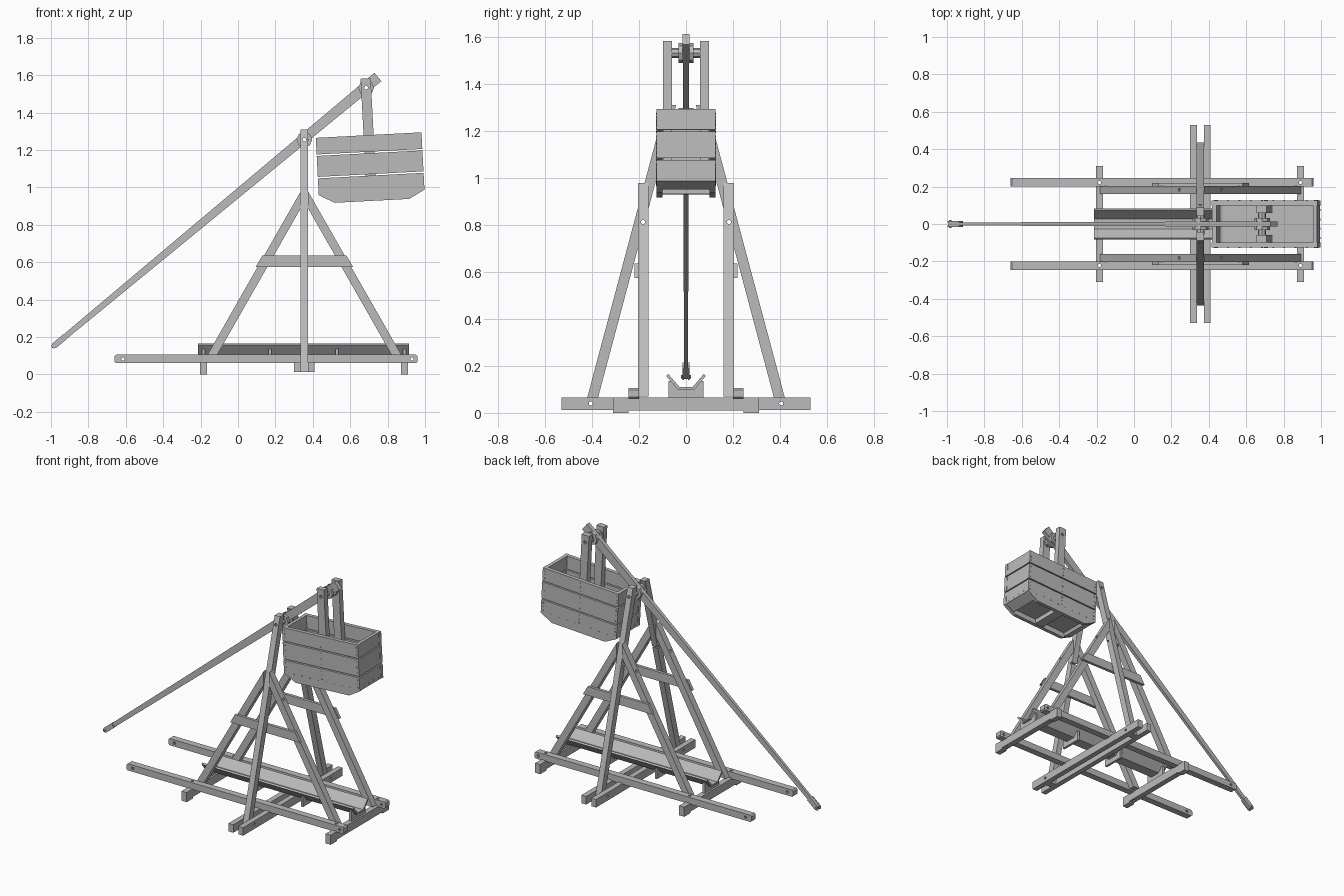
import bpy, bmesh, math
from mathutils import Vector, Matrix

if "Cube" in bpy.data.objects:
    bpy.data.objects.remove(bpy.data.objects["Cube"], do_unlink=True)

GREY = (0.5, 0.5, 0.5, 1)
wood = bpy.data.materials.new("grey_wood")
wood.use_nodes = True
wood.diffuse_color = GREY
wood.node_tree.nodes["Principled BSDF"].inputs["Base Color"].default_value = GREY


def finish(name, bm, matrix=None):
    bmesh.ops.recalc_face_normals(bm, faces=bm.faces)
    if matrix:
        bm.transform(matrix)
    mesh = bpy.data.meshes.new(name)
    bm.to_mesh(mesh)
    bm.free()
    mesh.materials.append(wood)
    obj = bpy.data.objects.new(name, mesh)
    bpy.context.collection.objects.link(obj)
    return obj


def prism(name, axis, pts, lo, hi, matrix=None):
    """Extrude a profile along x (points y,z) or along y (points x,z)."""
    bm = bmesh.new()

    def place(p, t):
        return (t, p[0], p[1]) if axis == "x" else (p[0], t, p[1])
    face = bm.faces.new([bm.verts.new(place(p, lo)) for p in pts])
    new = bmesh.ops.extrude_face_region(bm, geom=[face])["geom"]
    shift = Vector(place((0, 0), hi - lo))
    bmesh.ops.translate(bm, vec=shift, verts=[v for v in new if isinstance(v, bmesh.types.BMVert)])
    return finish(name, bm, matrix)


def box(name, x0, x1, y0, y1, z0, z1, matrix=None):
    return prism(name, "y", [(x0, z0), (x1, z0), (x1, z1), (x0, z1)], y0, y1, matrix)


def add_cylinder(bm, centre, axis, r, depth, sides=10):
    rot = Vector((0, 0, 1)).rotation_difference(Vector(axis)).to_matrix().to_4x4()
    bmesh.ops.create_cone(bm, cap_ends=True, segments=sides, radius1=r, radius2=r,
                          depth=depth, matrix=Matrix.Translation(centre) @ rot)


def drill(objs, axis, points, r=0.009):
    """Cut bored holes right through the given parts."""
    bm = bmesh.new()
    for p in points:
        add_cylinder(bm, p, axis, r, 3)
    cutter = finish("hole_cutter", bm)
    cutter.hide_render = True
    for obj in objs:
        mod = obj.modifiers.new("holes", "BOOLEAN")
        mod.operation = "DIFFERENCE"
        mod.solver = "EXACT"
        mod.object = cutter
        graph = bpy.context.evaluated_depsgraph_get()
        mesh = bpy.data.meshes.new_from_object(obj.evaluated_get(graph))
        obj.modifiers.clear()
        obj.data = mesh
    bpy.data.objects.remove(cutter, do_unlink=True)


X, Y, Z = (1, 0, 0), (0, 1, 0), (0, 0, 1)
MID = 0.355             # centre of the towers
HINGE = (0.685, 1.532)  # crate hanger pivot
AXLE_Z = 1.255

# Ground frame: end sleepers with feet, paired central sleepers
sleepers = []
for x in (-0.185, 0.89):
    sleepers.append(box("end_sleeper", x - 0.019, x + 0.019, -0.31, 0.31, 0.01, 0.065))
    for s in (-1, 1):
        a, b = sorted((s * 0.245, s * 0.31))
        box("sleeper_foot", x - 0.019, x + 0.019, a, b, 0, 0.012)
centre_sleepers = [box("centre_sleeper", MID + s * 0.037 - 0.018, MID + s * 0.037 + 0.018,
                       -0.53, 0.53, 0.012, 0.066) for s in (-1, 1)]

# Long side rails with clipped ends
rails = []
c = 0.008
for s in (-1, 1):
    a, b = sorted((s * 0.2, s * 0.245))
    pts = [(-0.66, 0.06 + c), (-0.66 + c, 0.06), (0.96 - c, 0.06), (0.96, 0.06 + c),
           (0.96, 0.105 - c), (0.96 - c, 0.105), (-0.66 + c, 0.105), (-0.66, 0.105 - c)]
    rails.append(prism("side_rail", "y", pts, a, b))
drill(rails, Y, [(x, 0, 0.082) for x in (-0.615, 0.93)])
drill(rails + sleepers, Z, [(x, s * 0.222, 0) for x in (-0.185, 0.89) for s in (-1, 1)])

# Two leaning towers: upright, pair of raking braces and a cross tie
uprights, braces = [], []
for s in (-1, 1):
    def lean(z):
        return 0.065 + (1.31 - z) * 0.267
    pts = [(s * (lean(z) + d), z) for z, d in ((0.012, -0.023), (0.012, 0.023), (1.31, 0.023), (1.31, -0.023))]
    uprights.append(prism("upright", "x", pts, MID - 0.02, MID + 0.02))
    a, b = sorted((s * 0.16, s * 0.204))
    for m in (-1, 1):
        pts = [(MID + m * u, z) for u, z in ((0.538, 0.07), (0.486, 0.07), (0.02, 0.887), (0.02, 0.978))]
        braces.append(prism("raking_brace", "y", pts, a, b))
    a, b = sorted((s * 0.2, s * 0.22))
    prism("cross_tie", "y", [(MID - 0.26, 0.575), (MID + 0.26, 0.575),
                             (MID + 0.225, 0.635), (MID - 0.225, 0.635)], a, b)
drill(uprights + centre_sleepers, X, [(0, s * 0.405, 0.04) for s in (-1, 1)])
drill(uprights + braces, X, [(0, s * 0.183, 0.813) for s in (-1, 1)])

# Sliding trough: floor, flared sides and notched bearers
box("trough_floor", -0.215, 0.915, -0.036, 0.036, 0.1, 0.11)
for s in (-1, 1):
    pts = [(s * y, z) for y, z in ((0.026, 0.108), (0.036, 0.1), (0.084, 0.157), (0.075, 0.165))]
    prism("trough_side", "x", pts, -0.215, 0.915)
half = [(0.075, 0.066), (0.075, 0.135), (0.063, 0.135), (0.034, 0.1)]
notched = half + [(-y, z) for y, z in reversed(half)]
for x in (-0.185, 0.172, 0.53, 0.89):
    prism("trough_bearer", "x", notched, x - 0.008, x + 0.008)

# Tapered throwing arm
start, end = Vector((-0.982, 0, 0.154)), Vector((0.748, 0, 1.59))
along = (end - start).normalized()
up = Vector((-along.z, 0, along.x))
bm = bmesh.new()
rings = []
for p, w, h in ((start, 0.008, 0.014), (end, 0.014, 0.029)):
    rings.append([bm.verts.new(p + up * h * k + Vector((0, w * j, 0)))
                  for j, k in ((-1, -1), (1, -1), (1, 1), (-1, 1))])
for i in range(4):
    j = (i + 1) % 4
    bm.faces.new((rings[0][i], rings[0][j], rings[1][j], rings[1][i]))
bm.faces.new(rings[0])
bm.faces.new(rings[1])
arm = finish("throwing_arm", bm)

# Tip: rounded cheek plates and a release pin
for s in (-1, 1):
    bm = bmesh.new()
    for t, k in ((0.075, -1), (0.075, 1), (0, 1), (-0.012, 0.6), (-0.017, 0), (-0.012, -0.6), (0, -1)):
        bm.verts.new(start + along * t + up * 0.016 * k + Vector((0, s * 0.008, 0)))
    face = bm.faces.new(bm.verts[:])
    new = bmesh.ops.extrude_face_region(bm, geom=[face])["geom"]
    bmesh.ops.translate(bm, vec=(0, s * 0.007, 0), verts=[v for v in new if isinstance(v, bmesh.types.BMVert)])
    finish("tip_plate", bm)
bm = bmesh.new()
add_cylinder(bm, start, Y, 0.007, 0.044)
finish("release_pin", bm)

# Spacers beside the arm at both pivots
spacers = []
for x, z, reach in ((MID, AXLE_Z, 0.06), (*HINGE, 0.062)):
    for s in (-1, 1):
        for name, r, y0, y1 in (("pivot_plate", 0.042, 0.012, 0.032), ("pivot_collar", 0.022, 0.032, reach)):
            bm = bmesh.new()
            add_cylinder(bm, (x, s * (y0 + y1) / 2, z), Y, r, y1 - y0, 8)
            spacers.append(finish(name, bm))

# Hanging crate, modelled from its hinge and tipped slightly
tilt = Matrix.Translation((HINGE[0], 0, HINGE[1])) @ Matrix.Rotation(math.radians(-3), 4, "Y")
hangers = []
rows = ((-0.342, -0.253), (-0.462, -0.35), (-0.56, -0.47))
for s in (-1, 1):
    a, b = sorted((s * 0.06, s * 0.098))
    hangers.append(box("hanger_post", -0.027, 0.027, a, b, -0.575, 0.05, tilt))
    a, b = sorted((s * 0.1, s * 0.125))
    for z0, z1 in rows[:2]:
        box("crate_side_plank", -0.283, 0.283, a, b, z0, z1, tilt)
    prism("crate_lower_side", "y", [(-0.283, -0.47), (-0.283, -0.56), (-0.2, -0.605),
                                    (0.2, -0.605), (0.283, -0.56), (0.283, -0.47)], a, b, tilt)
    a, b = sorted((s * 0.258, s * 0.281))
    for z0, z1 in rows:
        box("crate_end_plank", a, b, -0.1, 0.1, z0, z1, tilt)
    pts = [(s * u, w) for u, w in ((0.277, -0.56), (0.215, -0.593), (0.205, -0.573), (0.255, -0.548))]
    prism("crate_sloped_board", "y", pts, -0.1, 0.1, tilt)
box("crate_floor", -0.258, 0.258, -0.1, 0.1, -0.57, -0.555, tilt)
box("crate_floor_bar", -0.032, 0.032, -0.1, 0.1, -0.602, -0.57, tilt)
drill(uprights + spacers + hangers + [arm], Y, [(MID, 0, AXLE_Z), (HINGE[0], 0, HINGE[1])], 0.01)

# Nail heads on the crate sides and ends
bm = bmesh.new()
spots = [(u, w) for u in (-0.268, 0, 0.268) for z0, z1 in rows for w in (z0 + 0.02, (z0 + z1) / 2, z1 - 0.02)]
spots += [(-0.21 + i * 0.06, -0.552) for i in range(8)]
for s in (-1, 1):
    for u, w in spots:
        add_cylinder(bm, (u, s * 0.125, w), Y, 0.005, 0.005, 6)
    for i in range(4):
        add_cylinder(bm, (s * 0.281, -0.075 + i * 0.05, -0.54), X, 0.005, 0.005, 6)
finish("crate_nails", bm, tilt)
